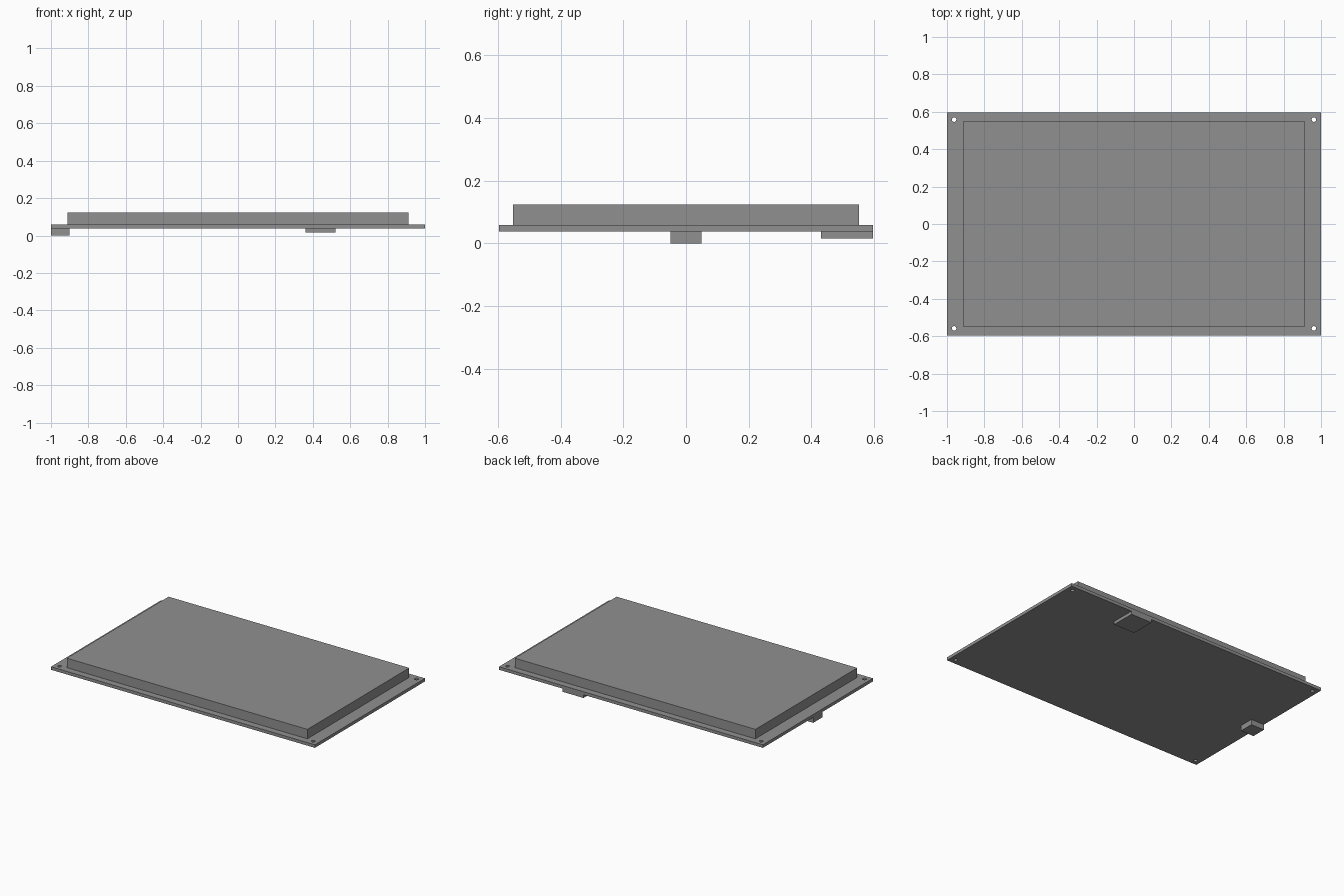
import bpy

if "Cube" in bpy.data.objects:
    bpy.data.objects.remove(bpy.data.objects["Cube"])

grey = bpy.data.materials.new("grey")
grey.diffuse_color = (0.28, 0.28, 0.28, 1)
grey.use_nodes = True
grey.node_tree.nodes["Principled BSDF"].inputs["Base Color"].default_value = grey.diffuse_color


def box(name, x, y, z):
    """Box spanning the given (low, high) ranges."""
    bpy.ops.mesh.primitive_cube_add(size=1)
    o = bpy.context.object
    o.name = name
    o.location = [(a + b) / 2 for a, b in (x, y, z)]
    o.scale = [b - a for a, b in (x, y, z)]
    bpy.ops.object.transform_apply(location=True, rotation=False, scale=True)
    o.data.materials.append(grey)
    return o


# circuit board, display module and the two connectors underneath
board = box("circuit_board", (-1, 1), (-0.596, 0.596), (0.037, 0.058))
box("display_module", (-0.912, 0.912), (-0.551, 0.551), (0.058, 0.123))
box("left_connector", (-1, -0.9), (-0.05, 0.05), (0, 0.037))
box("back_connector", (0.36, 0.52), (0.43, 0.596), (0.015, 0.037))

# mounting holes through the board corners
for sx in (-1, 1):
    for sy in (-1, 1):
        bpy.ops.mesh.primitive_cylinder_add(
            vertices=24, radius=0.012, depth=0.1,
            location=(sx * 0.962, sy * 0.558, 0.048))
        cutter = bpy.context.object
        cutter.name = "hole_cutter"
        cutter.data.materials.append(grey)
        cutter.hide_render = True
        cutter.hide_set(True)
        mod = board.modifiers.new("mounting_hole", 'BOOLEAN')
        mod.operation = 'DIFFERENCE'
        mod.solver = 'EXACT'
        mod.object = cutter
